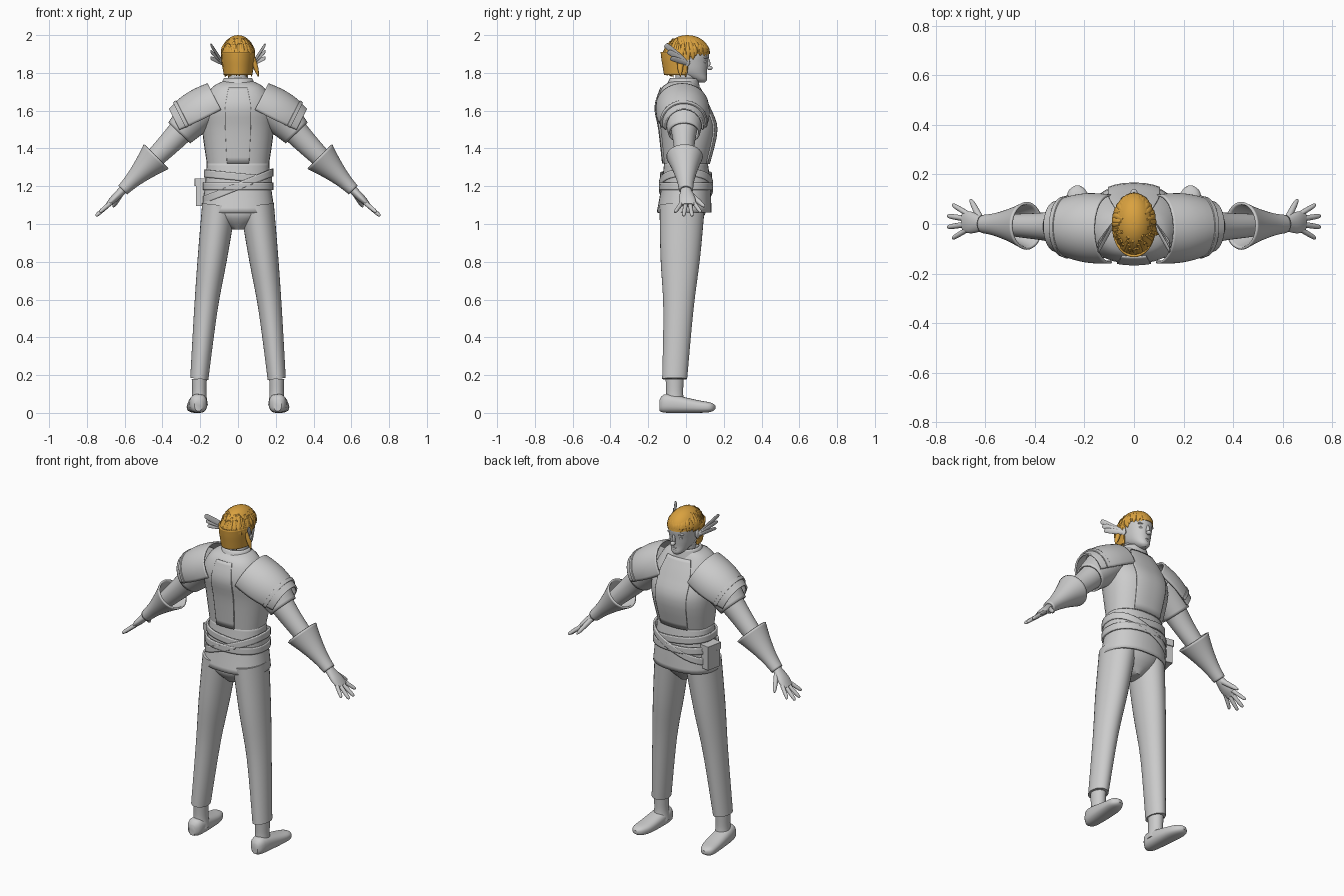
import bpy, bmesh, math, random
from mathutils import Vector

random.seed(4)
default_cube = bpy.data.objects.get("Cube")
if default_cube:
    bpy.data.objects.remove(default_cube, do_unlink=True)


def material(name, red, green, blue):
    mat = bpy.data.materials.new(name)
    mat.use_nodes = True
    mat.diffuse_color = (red, green, blue, 1)
    mat.node_tree.nodes["Principled BSDF"].inputs["Base Color"].default_value = mat.diffuse_color
    return mat


GREY = material("plain_grey", .6, .6, .6)
GOLD = material("golden_hair", .7, .36, .05)
ACROSS, FORWARD, UPWARD = Vector((1, 0, 0)), Vector((0, 1, 0)), Vector((0, 0, 1))
FRONT, TOP, BACK = math.radians(90), math.radians(180), math.radians(270)
THIN = .01


def finish(ob, mat, mirror):
    """Colour, mirror and smooth one part."""
    ob.data.materials.append(mat)
    if mirror:
        ob.modifiers.new("mirror", "MIRROR")
    bpy.ops.object.select_all(action="DESELECT")
    bpy.context.view_layer.objects.active = ob
    ob.select_set(True)
    bpy.ops.object.shade_smooth_by_angle(angle=math.radians(40))


def smooth_path(rings, steps):
    """Refine (centre, side radius, depth radius) rings with a Catmull-Rom curve."""
    flat = [(*centre, side, depth) for centre, side, depth in rings]
    padded = [flat[0], *flat, flat[-1]]
    for before, start, end, after in zip(padded, padded[1:], padded[2:], padded[3:]):
        for step in range(steps):
            t = step / steps
            yield [q + t / 2 * (r - p + t * (2 * p - 5 * q + 4 * r - s + t * (3 * (q - r) + s - p)))
                   for p, q, r, s in zip(before, start, end, after)]
    yield flat[-1]


def loft(name, rings, mat=GREY, depth_axis=FORWARD, facing=None, half_arc=math.pi, sides=32,
         square=2, hollow=False, mirror=False, tilt=0):
    """Skin rings into a tube, or into an open shell spanning half_arc about facing."""
    is_open = facing is not None
    middle = facing if is_open else 0
    path = Vector(rings[-1][0]) - Vector(rings[0][0])
    side_axis = depth_axis.cross(path).normalized()
    count = sides + 1 if is_open else sides
    bm = bmesh.new()
    rows = []
    for x, y, z, side, depth in smooth_path(rings, 4):
        row = []
        for k in range(count):
            angle = middle - half_arc + 2 * half_arc * k / sides
            c, s = math.cos(angle), math.sin(angle)
            point = Vector((x, y, z))
            point += side_axis * side * math.copysign(abs(c) ** (2 / square), c)
            point += depth_axis * depth * math.copysign(abs(s) ** (2 / square), s)
            point.z += tilt * point.x
            row.append(bm.verts.new(point))
        rows.append(row)
    for lower, upper in zip(rows, rows[1:]):
        for k in range(sides):
            j = (k + 1) % count
            bm.faces.new((lower[k], lower[j], upper[j], upper[k]))
    if not (is_open or hollow):
        bm.faces.new(rows[0])
        bm.faces.new(rows[-1])
    bmesh.ops.recalc_face_normals(bm, faces=bm.faces)
    mesh = bpy.data.meshes.new(name)
    bm.to_mesh(mesh)
    bm.free()
    ob = bpy.data.objects.new(name, mesh)
    bpy.context.collection.objects.link(ob)
    if is_open or hollow:
        shell = ob.modifiers.new("thickness", "SOLIDIFY")
        shell.thickness = THIN
        shell.offset = 0
    finish(ob, mat, mirror)


def column(*levels, grow=0):
    """Upright rings on the centre line from (height, y, half width, half depth)."""
    return [(Vector((0, y, z)), side + grow, depth + grow) for z, y, side, depth in levels]


def blob(name, location, size, mirror=False):
    """A small ellipsoid, mirrored about the centre line when paired."""
    bpy.ops.mesh.primitive_uv_sphere_add(segments=24, ring_count=12, location=location)
    ob = bpy.context.object
    ob.name = name
    ob.scale = size
    bpy.ops.object.transform_apply(location=True, rotation=True, scale=True)
    finish(ob, GREY, mirror)


# Body landmarks on the left side
HIP, KNEE, CUFF = Vector((.1, -.02, 1.1)), Vector((.17, -.04, .55)), Vector((.205, -.06, .18))
SHOULDER, ELBOW, WRIST = Vector((.17, -.01, 1.63)), Vector((.37, -.01, 1.42)), Vector((.61, 0, 1.18))

# Vest with raised panels, tunic skirt and collar
vest = [(1.32, 0, .165, .12), (1.5, .01, .19, .15), (1.62, -.02, .19, .14),
        (1.72, -.03, .14, .1), (1.76, -.01, .07, .06)]
loft("vest", column(*vest), square=2.3)
for name, facing, spread in (("back_panel", BACK, .3), ("front_panel", FRONT, .5)):
    loft(name, column(*vest[:4], grow=.002), facing=facing, half_arc=spread, square=2.3)
skirt = column((1.06, -.01, .19, .14), (1.2, 0, .17, .125), (1.33, 0, .16, .11))
loft("tunic_skirt", skirt, square=2.3, hollow=True)
loft("collar", column((1.71, -.02, .1, .09), (1.77, -.01, .07, .07)), hollow=True)

# Waist sash and crossing belts
for name, height, tilt in (("waist_sash", 1.25, -.1), ("low_belt", 1.2, 0), ("slanted_belt", 1.2, .4)):
    flare = (1.3 - height) / 8
    loft(name, [(UPWARD * (height + edge), .17 + flare, .126 + flare) for edge in (-.02, .02)],
         square=2.3, hollow=True, tilt=tilt)

# Belt pouch with flap
for name, height, tall, wide in (("pouch", 1.165, .14, .05), ("pouch_flap", 1.22, .04, .06)):
    bpy.ops.mesh.primitive_cube_add(size=1, location=(-.19, .035, height), rotation=(0, 0, -.2))
    pouch = bpy.context.object
    pouch.name = name
    pouch.scale = (wide, wide + .04, tall)
    bevel = pouch.modifiers.new("bevel", "BEVEL")
    bevel.width = THIN
    finish(pouch, GREY, False)

# Trousers
loft("pelvis", column((.97, -.02, .03, .06), (1.05, -.02, .16, .12), (1.15, 0, .17, .12)))
loft("trouser_leg", [(HIP, .09, .12), (HIP.lerp(KNEE, .5), .078, .105), (KNEE, .062, .08),
                     (CUFF, .048, .066)], mirror=True)

# Boots
ankle, sole = CUFF - UPWARD * .08, CUFF - UPWARD * .14
loft("boot_shaft", [(sole, .046, .055), (ankle, .038, .045), (CUFF, .04, .048)], mirror=True)
loft("boot_foot", [((.21, -.14, .04), .02, .03), ((.21, -.1, .05), .046, .05), ((.22, .06, .034), .05, .034),
                   ((.23, .13, .03), .038, .025), ((.23, .155, .03), .01, .01)],
     depth_axis=UPWARD, square=2.5, mirror=True)

# Arms, sleeves and flared gauntlets
loft("arm", [(SHOULDER, .09, .09), (SHOULDER.lerp(ELBOW, .6), .07, .07), (ELBOW, .06, .056),
             (ELBOW.lerp(WRIST, .5), .046, .045), (WRIST, .026, .03)], mirror=True)
loft("sleeve", [(SHOULDER.lerp(ELBOW, t), .11 - t / 20, .115 - t / 20) for t in (.1, .4, .7)],
     hollow=True, mirror=True)
opening = ELBOW.lerp(WRIST, .26)
gauntlet = [(t, .028 + .06 * (1 - t) ** 1.5) for t in (0, .25, .5, .75, 1)]
loft("gauntlet", [(opening.lerp(WRIST, t), radius, radius + .004) for t, radius in gauntlet],
     hollow=True, mirror=True)

# Hands with fanned fingers
knuckles = Vector((.69, .01, 1.1))
loft("palm", [(WRIST, .022, .028), (WRIST.lerp(knuckles, .6), .02, .044), (knuckles, .012, .04)], mirror=True)
for name, spread in (("index", 1.5), ("middle", .5), ("ring", -.5), ("little", -1.5)):
    curl = spread ** 2 * THIN
    root = knuckles + FORWARD * spread * .02 - ACROSS * .02 + UPWARD * .015
    tip = Vector((.755 - curl, .01 + spread * .045, 1.04 + curl))
    loft(name + "_finger", [(root, .012, .012), (root.lerp(tip, .85), .01, .01), (tip, .003, .003)],
         sides=12, mirror=True)
thumb_root, thumb_tip = Vector((.62, .02, 1.16)), Vector((.66, .1, 1.09))
loft("thumb", [(thumb_root, .016, .016), (thumb_root.lerp(thumb_tip, .8), .011, .011),
               (thumb_tip, .003, .003)], depth_axis=ACROSS, sides=12, mirror=True)

# Layered shoulder plates, open underneath
inner, outer = Vector((.1, -.02, 1.625)), Vector((.316, -.01, 1.515))


def shoulder_cap(name, start, end, grow):
    rings = []
    for step in range(5):
        t = start + (end - start) * step / 4
        bulge = grow + .015 * math.sin(math.pi * t)
        rings.append((inner.lerp(outer, t), .13 - t * .024 + bulge, .135 - t * .035 + bulge))
    loft(name, rings, facing=TOP, half_arc=math.radians(100), mirror=True)


shoulder_cap("shoulder_plate", 0, .84, 0)
shoulder_cap("shoulder_plate_rim", .78, .86, .005)
shoulder_cap("lower_shoulder_plate", .6, 1, -.003)

# Neck and head
loft("neck", column((1.7, -.02, .07, .06), (1.76, 0, .055, .055), (1.83, 0, .05, .06)))
loft("head", column((1.75, .08, .016, .02), (1.765, .07, .036, .042), (1.8, .03, .058, .08),
                    (1.85, .015, .07, .1), (1.92, .01, .075, .11), (1.98, 0, .04, .06)), square=2.15)
blob("nose_bridge", (0, .115, 1.85), (.009, .014, .03))
blob("nose_tip", (0, .126, 1.826), (.014, .015, .012))
for name, height in (("upper_lip", 1.794), ("lower_lip", 1.782)):
    blob(name, (0, .1, height), (.022, .012, .006))
blob("chin", (0, .09, 1.765), (.022, .022, .014))
blob("brow", (.032, .1, 1.88), (.022, .014, .006), mirror=True)
blob("eyelid", (.03, .097, 1.858), (.015, .012, .008), mirror=True)

# Ears with three swept feather-like tips
blob("ear", (.078, 0, 1.86), (.01, .02, .03), mirror=True)
ear_root = Vector((.074, .015, 1.845))
for i, name in enumerate(("upper", "middle", "lower")):
    tip = Vector((.145, -.11 + i * .015, 1.95 - i * .035))
    loft(name + "_ear_feather", [(ear_root, .005, .01), (ear_root.lerp(tip, .5), .005, .015),
                                 (ear_root.lerp(tip, .93), .004, .014), (tip, .002, .004)],
         depth_axis=(FORWARD + UPWARD).normalized(), sides=12, mirror=True)


# Hair: cap, back curtain and loose locks
def scalp(height):
    """Hair radii at a height: domed above the brow, narrowing toward the nape."""
    level = (height - 1.9) * 10
    fit = math.sqrt(max(0, 1 - level ** 2)) if level > 0 else 1 + level * .14
    return .084 * fit, .12 * fit


crown = [1.9 + math.sin(math.pi / 2 * step / 6) / 10 for step in range(7)]
loft("hair_cap", [(UPWARD * z + FORWARD * .007, *scalp(z)) for z in crown], GOLD)
loft("hair_back", [(UPWARD * z - FORWARD * THIN, *scalp(z)) for z in (1.79, 1.83, 1.87, 1.91)],
     GOLD, facing=BACK, half_arc=FRONT + .1)

lock_count = 56
for i in range(lock_count):
    angle = math.tau * (i + random.uniform(-.3, .3)) / lock_count
    outward = Vector((math.cos(angle), math.sin(angle), 0))
    end = 1.895 if outward.y > .4 else 1.865 if outward.y > 0 else 1.785
    end += random.uniform(-.01, .02)
    start = random.uniform(1.95, 1.985)
    rings = []
    for t, wide in ((0, .006), (.4, .013), (.8, .011), (1, .002)):
        height = start + (end - start) * t
        side, depth = scalp(height)
        rings.append((Vector((outward.x * side, outward.y * depth, height)), wide, wide * .6))
    loft("hair_lock", rings, GOLD, depth_axis=outward, sides=8)
lock_root, lock_tip = Vector((.08, -.03, 1.88)), Vector((.108, -.03, 1.78))
loft("side_lock", [(lock_root, .012, .018), (lock_root.lerp(lock_tip, .6), .012, .014),
                   (lock_tip, .002, .002)], GOLD, sides=12)
